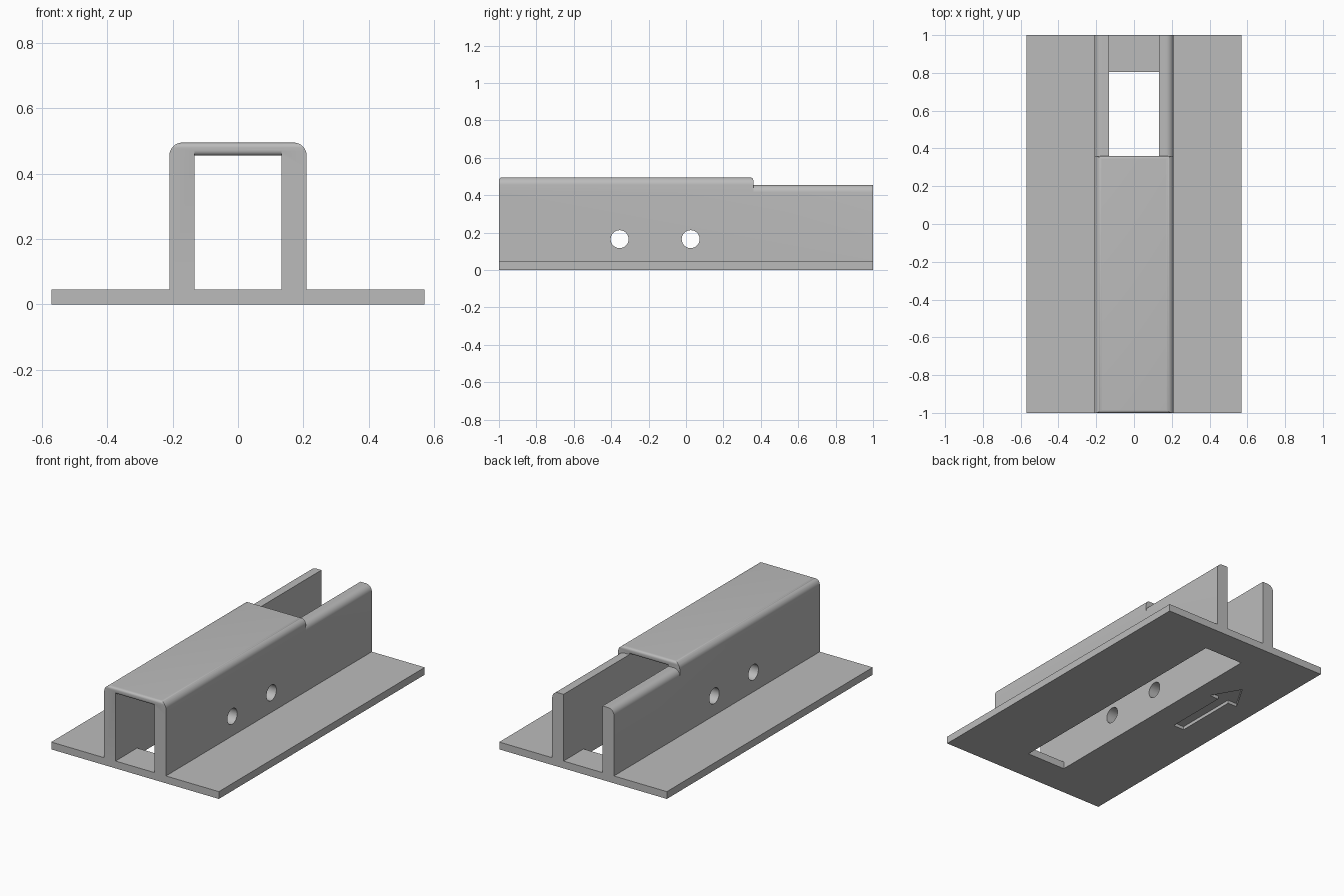
import bpy, bmesh, math
from mathutils import Vector

if "Cube" in bpy.data.objects:
    bpy.data.objects.remove(bpy.data.objects["Cube"])

PLATE_T, WALL_TOP, TOP = 0.045, 0.455, 0.495
OUT, INN, STEP = 0.21, 0.133, 0.36
R, LIP = 0.04, 0.016


def arc(cx, cz, r, a0, a1, n=8):
    """Points on an arc, angles in degrees."""
    return [(cx + r * math.cos(math.radians(a0 + (a1 - a0) * i / n)),
             cz + r * math.sin(math.radians(a0 + (a1 - a0) * i / n)))
            for i in range(n + 1)]


def prism(name, points, axis, lo, hi):
    """Extrude a closed 2D outline along an axis."""
    place = {"x": lambda a, b, t: (t, a, b),
             "y": lambda a, b, t: (a, t, b),
             "z": lambda a, b, t: (a, b, t)}[axis]
    bm = bmesh.new()
    face = bm.faces.new([bm.verts.new(place(a, b, lo)) for a, b in points])
    ext = bmesh.ops.extrude_face_region(bm, geom=[face])
    bmesh.ops.translate(bm, vec=Vector(place(0, 0, hi - lo)),
                        verts=[v for v in ext["geom"] if isinstance(v, bmesh.types.BMVert)])
    bmesh.ops.recalc_face_normals(bm, faces=bm.faces)
    mesh = bpy.data.meshes.new(name)
    bm.to_mesh(mesh)
    bm.free()
    obj = bpy.data.objects.new(name, mesh)
    bpy.context.collection.objects.link(obj)
    return obj


def rect(a0, a1, b0, b1):
    return [(a0, b0), (a1, b0), (a1, b1), (a0, b1)]


def rounded_top(a0, a1, b0, b1, r):
    return ([(a0, b0), (a1, b0)] + arc(a1 - r, b1 - r, r, 0, 90)
            + arc(a0 + r, b1 - r, r, 90, 180))


def combine(target, tool, operation):
    """Apply a boolean and remove the tool."""
    mod = target.modifiers.new("cut", "BOOLEAN")
    mod.object, mod.operation, mod.solver = tool, operation, "EXACT"
    bpy.context.view_layer.objects.active = target
    bpy.ops.object.modifier_apply(modifier=mod.name)
    bpy.data.objects.remove(tool, do_unlink=True)


# flanged base plate
body = prism("slotted_rail_bracket", rect(-0.57, 0.57, 0, PLATE_T), "y", -1, 1)

# full-length walls with rounded shoulders
combine(body, prism("walls", rounded_top(-OUT, OUT, 0.01, WALL_TOP, R), "y", -1, 1), "UNION")

# raised roof, rounded along its sides and at both ends
roof = prism("roof", rounded_top(-OUT, OUT, 0.02, TOP, R), "y", -1.2, 1.2)
combine(roof, prism("roof_ends", rounded_top(-1, STEP, 0.02, TOP, LIP), "x", -0.5, 0.5), "INTERSECT")
combine(body, roof, "UNION")

# channel between the walls, open above behind the roof, with rounded roof lips
channel = ([(-1.1, PLATE_T), (1.1, PLATE_T), (1.1, 0.6), (STEP + 0.04, 0.6)]
           + arc(STEP - LIP, WALL_TOP + LIP, LIP, 0, -90, 5)
           + arc(-1 + LIP, WALL_TOP + LIP, LIP, -90, -180, 5)
           + [(-1.1, WALL_TOP + LIP)])
combine(body, prism("channel", channel, "x", -INN, INN), "DIFFERENCE")

# long slot through the base
combine(body, prism("slot", rect(-INN, INN, -0.79, 0.805), "z", -0.1, 0.2), "DIFFERENCE")

# cross holes through both walls
for y in (-0.355, 0.025):
    hole = arc(y, 0.165, 0.048, 0, 360, 32)[:-1]
    combine(body, prism("hole", hole, "x", -0.4, 0.4), "DIFFERENCE")

# direction arrow recessed in the underside
ax = -0.337
arrow = [(ax - 0.037, 0), (ax + 0.037, 0), (ax + 0.037, 0.4), (ax + 0.1, 0.4),
         (ax, 0.572), (ax - 0.1, 0.4), (ax - 0.037, 0.4)]
combine(body, prism("arrow", arrow, "z", -0.05, 0.02), "DIFFERENCE")

# clean flat areas and smooth the fillets
bm = bmesh.new()
bm.from_mesh(body.data)
bmesh.ops.remove_doubles(bm, verts=bm.verts, dist=1e-5)
bmesh.ops.dissolve_limit(bm, angle_limit=math.radians(0.5), verts=bm.verts, edges=bm.edges)
bm.to_mesh(body.data)
bm.free()

grey = bpy.data.materials.new("plain_grey")
grey.diffuse_color = (0.5, 0.5, 0.5, 1)
grey.use_nodes = True
grey.node_tree.nodes["Principled BSDF"].inputs["Base Color"].default_value = grey.diffuse_color
body.data.materials.clear()
body.data.materials.append(grey)
for poly in body.data.polygons:
    poly.material_index = 0
bpy.ops.object.select_all(action="DESELECT")
body.select_set(True)
bpy.context.view_layer.objects.active = body
bpy.ops.object.shade_smooth_by_angle(angle=math.radians(35))
